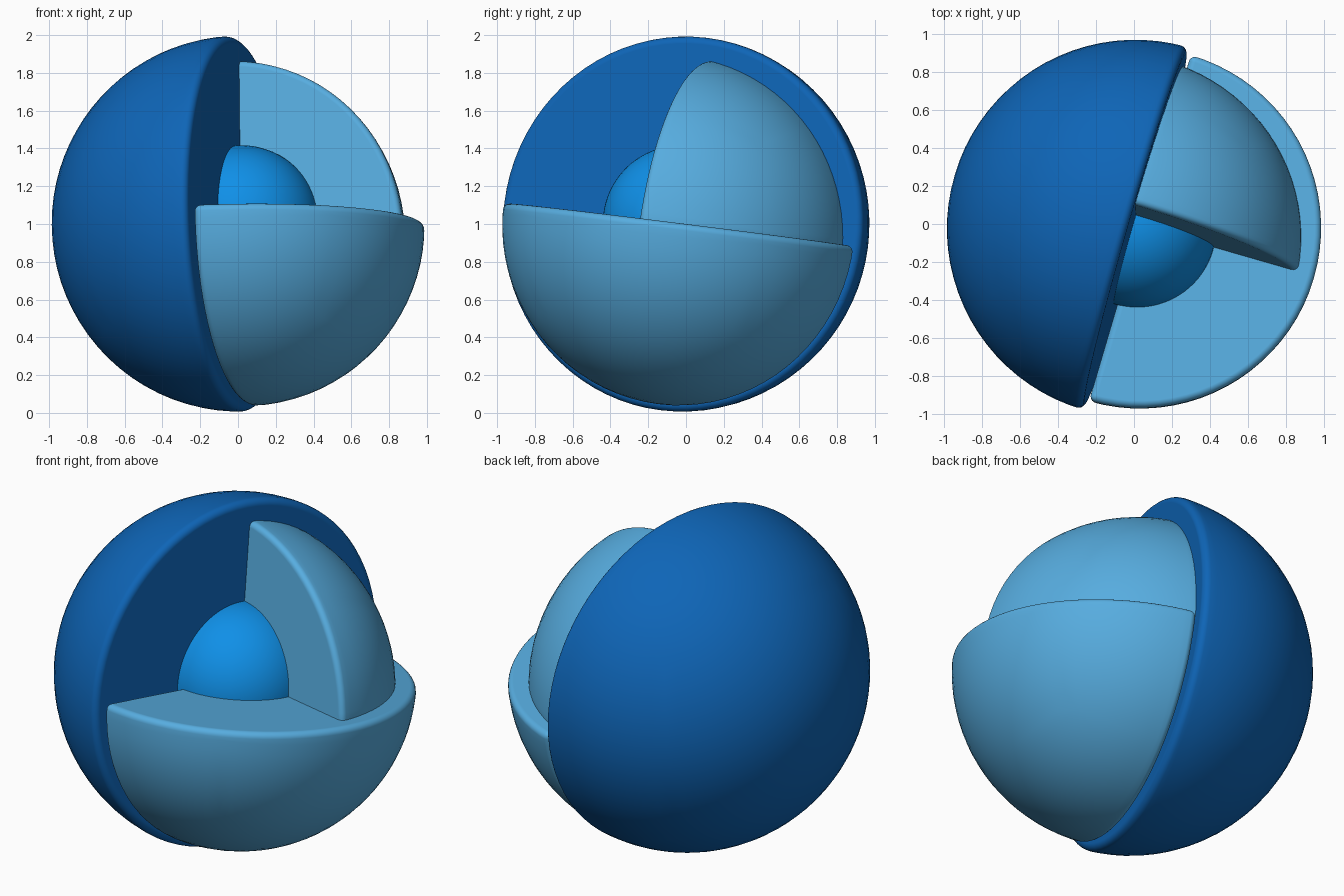
import bpy
import bmesh
from math import pi, sqrt, tan
from mathutils import Matrix, Vector

cube = bpy.data.objects.get("Cube")
if cube:
    bpy.data.objects.remove(cube, do_unlink=True)


def material(name, hex_code):
    """Flat material from an sRGB hex code."""
    srgb = [int(hex_code[i:i + 2], 16) / 255 for i in (0, 2, 4)]
    colour = [((c + 0.055) / 1.055) ** 2.4 for c in srgb] + [1.0]
    mat = bpy.data.materials.new(name)
    mat.use_nodes = True
    mat.diffuse_color = colour
    bsdf = next(n for n in mat.node_tree.nodes if n.type == "BSDF_PRINCIPLED")
    bsdf.inputs["Base Color"].default_value = colour
    return mat


deep_blue = material("deep blue", "0E65B7")
sky_blue = material("sky blue", "57ADE0")
bright_blue = material("bright blue", "0F90E8")

# Tilted frame shared by every piece
across = Vector((0.96, -0.277, 0.044)).normalized()
up = Vector((-0.01, 0.124, 0.992))
up = (up - across * up.dot(across)).normalized()
back = up.cross(across)
frame = Matrix((across, back, up)).transposed().to_4x4()
frame.translation = (0.017, -0.026, 1.002)


def ball_piece(name, radius, mat, keep=(), corner=(0, 0, 0), offset=(0, 0, 0), bevel=0.035):
    """Ball cut by planes through a corner that sits offset from its centre."""
    bm = bmesh.new()
    bmesh.ops.create_cube(bm, size=2)
    bmesh.ops.subdivide_edges(bm, edges=bm.edges[:], cuts=19, use_grid_fill=True)
    off = Vector(offset)
    for v in bm.verts:
        ray = Vector([tan(c * pi / 4) for c in v.co]).normalized()
        along = ray.dot(off)
        v.co = ray * (sqrt(along ** 2 - off.length_squared + radius ** 2) - along)
    for side in keep:
        bmesh.ops.bisect_plane(bm, geom=bm.verts[:] + bm.edges[:] + bm.faces[:],
                               dist=0.0001, plane_co=(0, 0, 0),
                               plane_no=side, clear_inner=True)
        rim = [e for e in bm.edges if e.is_boundary]
        bmesh.ops.contextual_create(bm, geom=rim)
    bmesh.ops.recalc_face_normals(bm, faces=bm.faces[:])
    for f in bm.faces:
        f.smooth = True
    mesh = bpy.data.meshes.new(name)
    bm.to_mesh(mesh)
    bm.free()
    mesh.materials.append(mat)
    obj = bpy.data.objects.new(name, mesh)
    bpy.context.collection.objects.link(obj)
    obj.matrix_world = frame @ Matrix.Translation(corner)
    if keep:
        # Soft rounded rims with flat cut faces
        mod = obj.modifiers.new("rounded_rim", "BEVEL")
        mod.width = bevel
        mod.segments = 5
        mod.limit_method = "ANGLE"
        mod.angle_limit = pi / 4
        mod.use_clamp_overlap = False
        obj.modifiers.new("flat_cuts", "WEIGHTED_NORMAL")
    return obj


LEFT, RIGHT = (1, 0, 0), (-1, 0, 0)
REAR, TOP, BOTTOM = (0, 1, 0), (0, 0, 1), (0, 0, -1)

# Half shell, lower quarter, upper rear eighth (seated in both) and inner core
ball_piece("half_sphere", 0.995, deep_blue, [RIGHT], (-0.009, 0, 0), bevel=0.04)
ball_piece("quarter_sphere", 0.957, sky_blue, [LEFT, BOTTOM], (0.01, 0.014, -0.008))
ball_piece("eighth_sphere", 0.974, sky_blue, [LEFT, REAR, TOP],
           (-0.04, 0.02, -0.04), (0.05, 0.09, 0.05))
ball_piece("core_sphere", 0.415, bright_blue)
